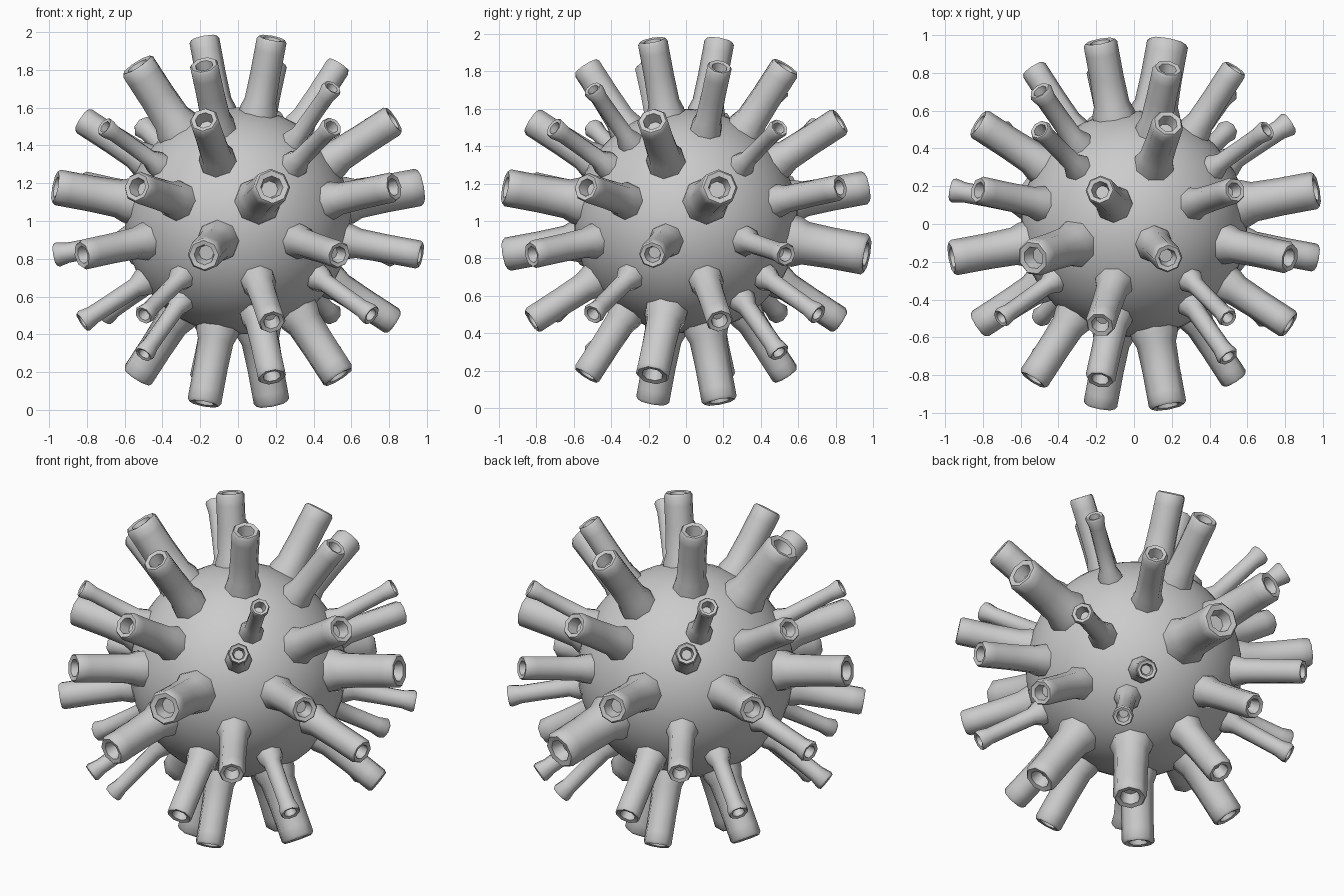
import bpy, bmesh, math
from mathutils import Vector

cube = bpy.data.objects.get("Cube")
if cube:
    bpy.data.objects.remove(cube, do_unlink=True)

CENTRE = Vector((0, 0, 1))
SIDES = 8

grey = bpy.data.materials.new("plain_grey")
grey.use_nodes = True
grey.diffuse_color = (0.6, 0.6, 0.6, 1)
grey.node_tree.nodes["Principled BSDF"].inputs["Base Color"].default_value = (0.6, 0.6, 0.6, 1)


def finish(obj, angle):
    obj.data.materials.append(grey)
    bpy.ops.object.select_all(action='DESELECT')
    obj.select_set(True)
    bpy.context.view_layer.objects.active = obj
    bpy.ops.object.shade_smooth_by_angle(angle=math.radians(angle))


# Round core
bpy.ops.mesh.primitive_ico_sphere_add(subdivisions=4, radius=0.6, location=CENTRE)
core = bpy.context.object
core.name = "core"
finish(core, 40)


def add_tube(bm, direction, r):
    """Lathe a hollow-ended tube that points away from the centre."""
    d = direction.normalized()
    rot = d.to_track_quat('Z', 'Y')
    waist = 0.82 if r < 0.07 else 1.0
    profile = [(0.5, 1.3), (0.61, 1.25), (0.66, 1.05 * waist), (0.8, waist),
               (0.93, waist), (0.985, 1.0), (1.0, 0.88), (0.995, 0.6), (0.93, 0.45)]
    rings = []
    for h, k in profile:
        rings.append([bm.verts.new(rot @ Vector((r * k * math.cos(a), r * k * math.sin(a), h)))
                      for a in (math.tau * i / SIDES for i in range(SIDES))])
    for low, high in zip(rings, rings[1:]):
        for i in range(SIDES):
            j = (i + 1) % SIDES
            bm.faces.new((low[i], low[j], high[j], high[i]))
    bm.faces.new(rings[-1])


# Eight tube positions, repeated around the six directions
offsets = [(.18, .18), (-.18, -.18), (-.18, .535), (-.535, .18),
           (.535, -.18), (.18, -.535), (.5, .5), (-.5, -.5)]
X, Y, Z = Vector((1, 0, 0)), Vector((0, 1, 0)), Vector((0, 0, 1))
groups = {  # outward axis, two side axes, tube radii
    "front": (-Y, X, Z, (.1, .09, .08, .085, .075, .075, .06, .055)),
    "left": (X, Y, Z, (.1, .075, .085, .08, .065, .075, .055, .06)),
    "back": (Y, -X, Z, (.09, .11, .08, .07, .07, .075, .065, .06)),
    "right": (-X, -Y, Z, (.095, .065, .075, .085, .08, .06, .055, .06)),
    "top": (Z, X, -Y, (.08, .08, .08, .1, .07, .085, .055, .06)),
    "bottom": (-Z, X, Y, (.095, .09, .08, .09, .095, .08, .06, .055)),
}
for name, (out, side, up, radii) in groups.items():
    bm = bmesh.new()
    for (u, v), r in zip(offsets, radii):
        w = math.sqrt(1 - u * u - v * v)
        add_tube(bm, out * w + side * u + up * v, r)
    mesh = bpy.data.meshes.new(name + "_tubes")
    bm.to_mesh(mesh)
    bm.free()
    tubes = bpy.data.objects.new(name + "_tubes", mesh)
    tubes.location = CENTRE
    bpy.context.collection.objects.link(tubes)
    finish(tubes, 50)
